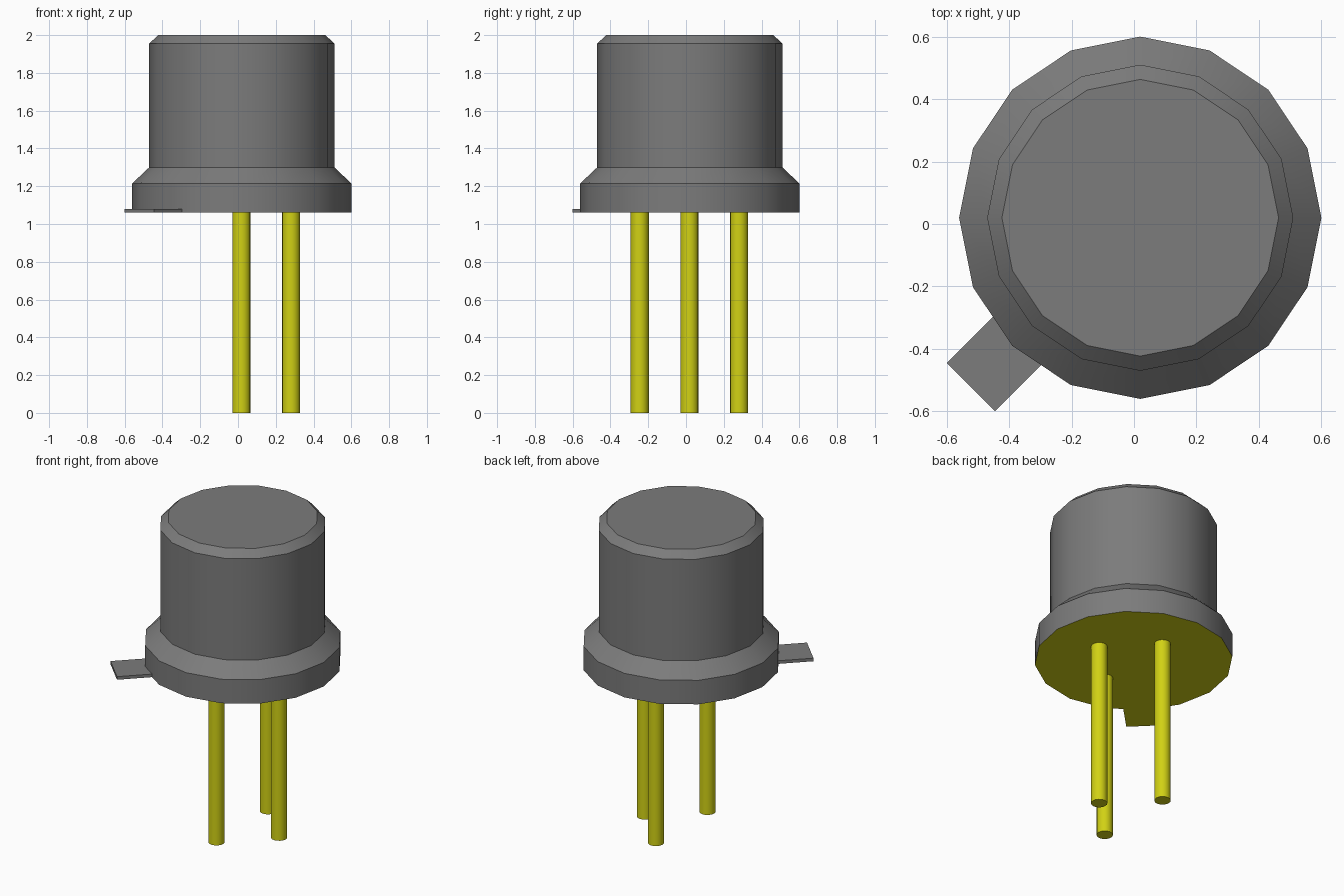
import bpy
import bmesh
import math
from mathutils import Matrix, Vector

cube = bpy.data.objects.get("Cube")
if cube:
    bpy.data.objects.remove(cube, do_unlink=True)

CX, CY = 0.02, 0.02     # axis of the can
BASE_Z = 1.06           # underside of the can


def make_material(name, color):
    mat = bpy.data.materials.new(name)
    mat.use_nodes = True
    mat.diffuse_color = color
    mat.node_tree.nodes["Principled BSDF"].inputs["Base Color"].default_value = color
    return mat


grey = make_material("metal grey", (0.20, 0.20, 0.20, 1))
yellow = make_material("gold yellow", (0.64, 0.64, 0.007, 1))


def finish(name, bm, mats, smooth=False):
    """Turn a bmesh into an object; with two materials the underside gets the second."""
    bmesh.ops.recalc_face_normals(bm, faces=bm.faces)
    if len(mats) > 1:
        for f in bm.faces:
            f.material_index = 1 if f.normal.z < -0.9 else 0
    mesh = bpy.data.meshes.new(name)
    bm.to_mesh(mesh)
    bm.free()
    for m in mats:
        mesh.materials.append(m)
    obj = bpy.data.objects.new(name, mesh)
    bpy.context.collection.objects.link(obj)
    if smooth:
        bpy.ops.object.select_all(action='DESELECT')
        obj.select_set(True)
        bpy.context.view_layer.objects.active = obj
        bpy.ops.object.shade_smooth_by_angle(angle=math.radians(30))
    return obj


def lathe(name, profile, sides, mats, x, y):
    """Closed solid of revolution from (radius, z) pairs, bottom to top."""
    bm = bmesh.new()
    rings = []
    for r, z in profile:
        angles = [2 * math.pi * i / sides for i in range(sides)]
        rings.append([bm.verts.new((x + r * math.cos(a), y + r * math.sin(a), z))
                      for a in angles])
    for low, high in zip(rings, rings[1:]):
        for i in range(sides):
            j = (i + 1) % sides
            bm.faces.new((low[i], low[j], high[j], high[i]))
    bm.faces.new(rings[0][::-1])
    bm.faces.new(rings[-1])
    return finish(name, bm, mats, smooth=True)


# Can with flared rim and chamfered top, yellow underside
lathe("can", [(0.58, BASE_Z), (0.58, 1.215), (0.49, 1.30), (0.49, 1.955), (0.443, 2.0)],
      16, [grey, yellow], CX, CY)

# Locating tab pointing to the front right corner
bm = bmesh.new()
bmesh.ops.create_cube(bm, size=1)
inner, outer, width, thick = 0.55, 0.767, 0.219, 0.02
bmesh.ops.scale(bm, vec=(outer - inner, width, thick), verts=bm.verts)
bmesh.ops.translate(bm, vec=((inner + outer) / 2, 0, BASE_Z + thick / 2), verts=bm.verts)
bmesh.ops.transform(bm, verts=bm.verts,
                    matrix=Matrix.Translation(Vector((CX, CY, 0)))
                    @ Matrix.Rotation(math.radians(225), 4, 'Z'))
finish("locating_tab", bm, [grey, yellow])

# Three leads on a quarter-turn spacing
for name, deg in (("front_lead", -90), ("left_lead", 0), ("back_lead", 90)):
    a = math.radians(deg)
    lathe(name, [(0.048, 0.0), (0.048, BASE_Z)], 16, [yellow],
          0.018 + 0.263 * math.cos(a), 0.018 + 0.263 * math.sin(a))
